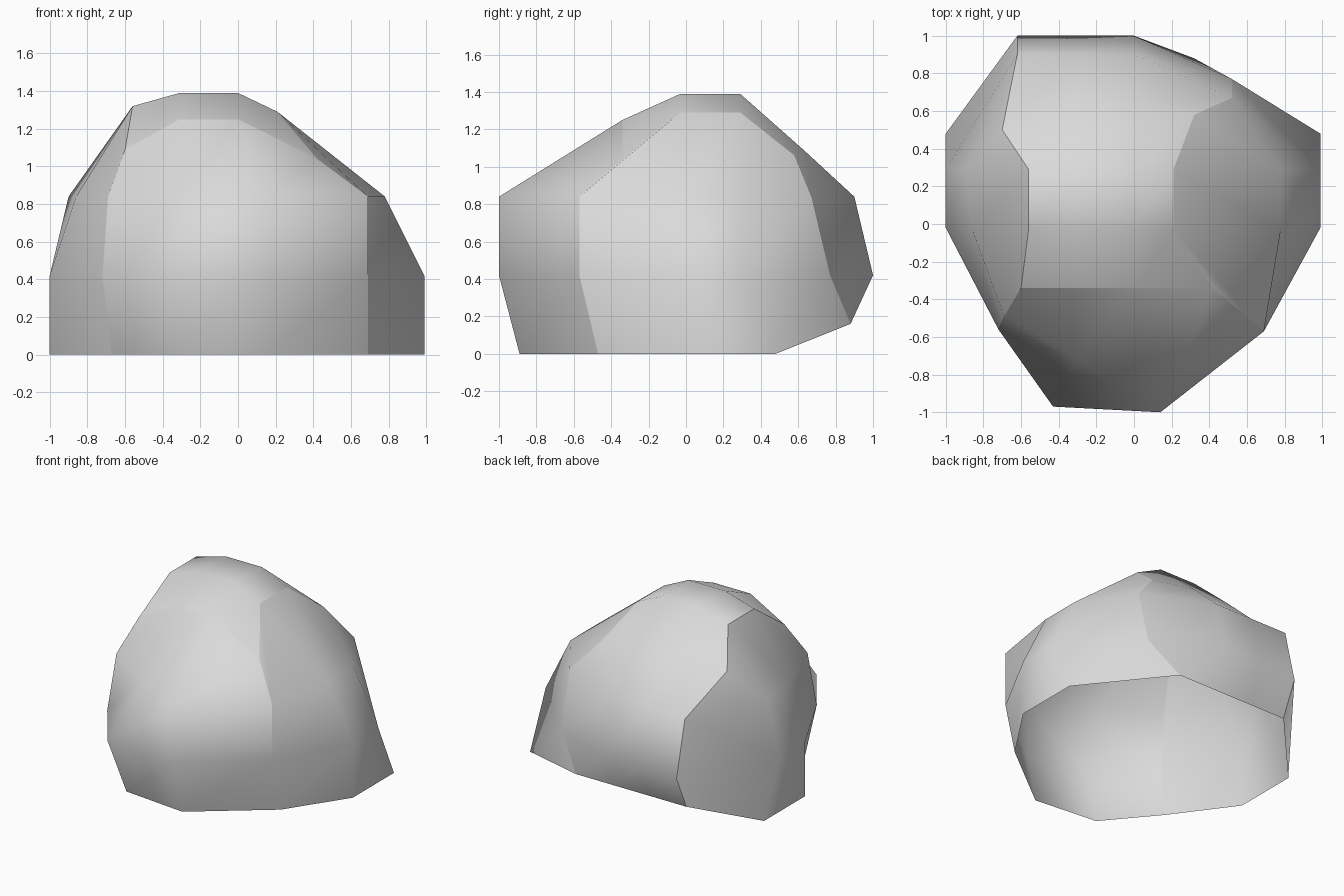
import bpy
import bmesh

cube = bpy.data.objects.get("Cube")
if cube:
    bpy.data.objects.remove(cube, do_unlink=True)

# One stone colour
stone = bpy.data.materials.new("stone_grey")
stone.use_nodes = True
colour = (.7, .7, .7, 1)
stone.diffuse_color = colour
stone.node_tree.nodes["Principled BSDF"].inputs["Base Color"].default_value = colour

# Each flank is a four by four net; rows go bottom to top, columns front to back
left_flank = [
    [(.69, -.47, 0), (.99, -.02, 0), (.99, .48, 0), (.32, .88, .16)],
    [(.69, -.57, .42), (.99, -.02, .42), (.99, .29, .42), (.52, .77, .42)],
    [(.69, -.57, .84), (.78, -.03, .84), (.78, .29, .84), (.52, .67, .84)],
    [(.42, -.34, 1.04), (.21, -.03, 1.29), (.21, .29, 1.29), (.32, .58, 1.06)],
]
right_flank = [
    [(-.67, -.47, 0), (-1, -.02, 0), (-1, .48, 0), (-.62, .88, .16)],
    [(-.72, -.56, .42), (-1, -.02, .42), (-1, .29, .42), (-.62, 1, .42)],
    [(-.69, -.49, .84), (-.86, -.03, .84), (-.9, .29, .84), (-.62, .9, .84)],
    [(-.6, -.34, 1.09), (-.56, -.03, 1.32), (-.56, .29, 1.32), (-.7, .5, 1.08)],
]

# The front wall has its own points on either side of the middle
right_front = [(-.36, -.84, 0), (-.43, -.97, .42), (-.31, -.72, .84)]
left_front = [(.15, -.89, 0), (.14, -1, .42), (.14, -1, .84)]

# Side profile from the brow, over the top and down the back
profile = [(-.34, 1.25), (-.03, 1.39), (.29, 1.39), (.64, 1.08), (.9, .84), (1, .42), (.88, .16)]

bm = bmesh.new()
regions = {}


def add_net(rows):
    """Turn rows of points into rows of mesh vertices."""
    return [[bm.verts.new(point) for point in row] for row in rows]


def rim_of(net):
    """List the border of a net from the front foot over the top to the back foot."""
    front = [row[0] for row in net[:-1]]
    back = [row[-1] for row in reversed(net[:-1])]
    return front + net[-1] + back


def middle_line(front_points, x):
    """Run the front points and then the profile over the rock at one x."""
    points = front_points + [(x, y, z) for y, z in profile]
    return [bm.verts.new(point) for point in points]


def add_face(corners, region):
    face = bm.faces.new(corners)
    face.smooth = True
    regions[face] = region


# Flanks
left_net = add_net(left_flank)
right_net = add_net(right_flank)
for name, net in (("left", left_net), ("right", right_net)):
    for lower, upper in zip(net, net[1:]):
        for i in range(len(lower) - 1):
            add_face((lower[i], lower[i + 1], upper[i + 1], upper[i]), name)

# Front wall, then top and back, bridged from flank to flank; the base stays open
lines = [rim_of(right_net), middle_line(right_front, -.31),
         middle_line(left_front, 0), rim_of(left_net)]
for first, second in zip(lines, lines[1:]):
    for i in range(len(first) - 1):
        region = "front" if i < len(left_front) else "top"
        add_face((first[i], second[i], second[i + 1], first[i + 1]), region)

# Smooth inside each region, sharp along the breaks between them
for edge in bm.edges:
    edge.smooth = len({regions[face] for face in edge.link_faces}) == 1
bmesh.ops.recalc_face_normals(bm, faces=bm.faces[:])

mesh = bpy.data.meshes.new("boulder")
bm.to_mesh(mesh)
bm.free()
mesh.materials.append(stone)
boulder = bpy.data.objects.new("boulder", mesh)
bpy.context.collection.objects.link(boulder)
